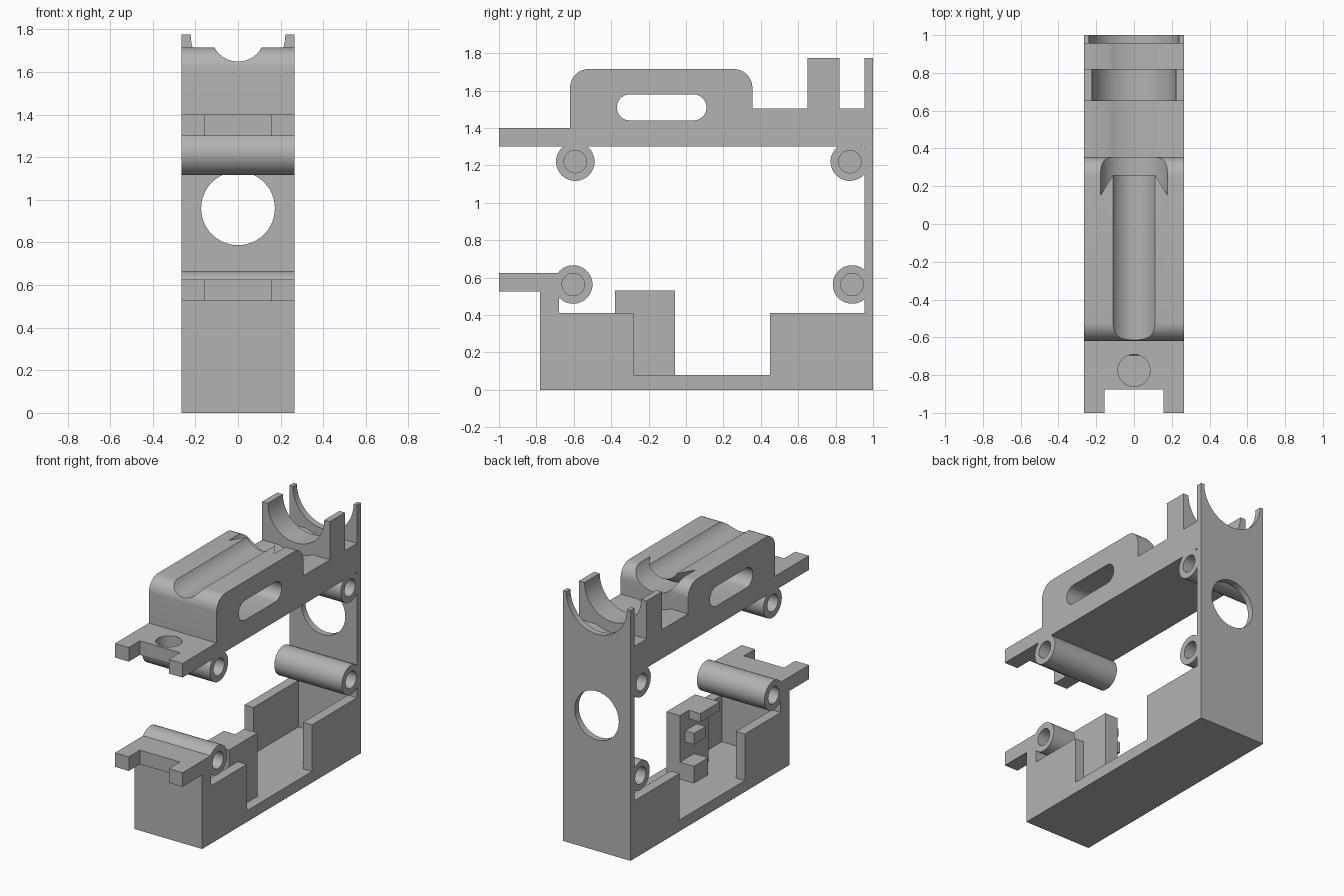
import bpy, bmesh, math
from mathutils import Matrix, Vector

if "Cube" in bpy.data.objects:
    bpy.data.objects.remove(bpy.data.objects["Cube"], do_unlink=True)

HALF = 0.265      # half width of the frame
AXIS = 1.775      # height of the cradle axis

grey = bpy.data.materials.new("plain grey")
grey.use_nodes = True
COLOR = (0.45, 0.45, 0.45, 1)
grey.diffuse_color = COLOR
grey.node_tree.nodes["Principled BSDF"].inputs["Base Color"].default_value = COLOR


def finish(name, bm):
    bmesh.ops.recalc_face_normals(bm, faces=bm.faces[:])
    mesh = bpy.data.meshes.new(name)
    bm.to_mesh(mesh)
    bm.free()
    mesh.materials.append(grey)
    obj = bpy.data.objects.new(name, mesh)
    bpy.context.collection.objects.link(obj)
    return obj


def extrude(name, points, x0=-HALF, x1=HALF):
    """Extrude a (y, z) profile along x."""
    bm = bmesh.new()
    face = bm.faces.new([bm.verts.new((x0, y, z)) for y, z in points])
    res = bmesh.ops.extrude_face_region(bm, geom=[face])
    verts = [v for v in res["geom"] if isinstance(v, bmesh.types.BMVert)]
    bmesh.ops.translate(bm, verts=verts, vec=(x1 - x0, 0, 0))
    return finish(name, bm)


def box(name, x, y, z):
    return extrude(name, [(y[0], z[0]), (y[1], z[0]), (y[1], z[1]), (y[0], z[1])], *x)


def cylinder(name, center, radius, length, axis):
    bm = bmesh.new()
    rot = Vector((0, 0, 1)).rotation_difference(Vector(axis)).to_matrix().to_4x4()
    bmesh.ops.create_cone(bm, cap_ends=True, segments=48, radius1=radius, radius2=radius,
                          depth=length, matrix=Matrix.Translation(center) @ rot)
    return finish(name, bm)


def lathe(name, profile, steps=64):
    """Revolve (y, radius) points about the cradle axis."""
    bm = bmesh.new()
    verts = [bm.verts.new((0, y, AXIS - r)) for y, r in profile]
    edges = [bm.edges.new(pair) for pair in zip(verts, verts[1:])]
    bmesh.ops.spin(bm, geom=verts + edges, cent=(0, 0, AXIS), axis=(0, 1, 0),
                   angle=math.tau, steps=steps, use_duplicate=False)
    bmesh.ops.remove_doubles(bm, verts=bm.verts[:], dist=0.0001)
    return finish(name, bm)


def arc(cy, cz, r, start, end, n=10):
    angles = [math.radians(start + (end - start) * i / n) for i in range(n + 1)]
    return [(cy + r * math.cos(a), cz + r * math.sin(a)) for a in angles]


def cut(obj, *cutters):
    bpy.context.view_layer.objects.active = obj
    for cutter in cutters:
        cutter.hide_render = True
        mod = obj.modifiers.new("cut", "BOOLEAN")
        mod.operation = "DIFFERENCE"
        mod.solver = "EXACT"
        mod.object = cutter
        bpy.ops.object.modifier_apply(modifier=mod.name)
        bpy.data.objects.remove(cutter, do_unlink=True)


# C-shaped frame: lower shelf, front wall, floor, back wall, top beam with handle block
profile = [(-1, 0.525), (-0.78, 0.525), (-0.78, 0), (1, 0), (1, AXIS), (0.955, AXIS),
           (0.955, 1.505), (0.82, 1.505), (0.82, AXIS), (0.65, AXIS), (0.65, 1.505),
           (0.355, 1.505)]
profile += arc(0.255, 1.615, 0.1, 0, 90) + arc(-0.52, 1.615, 0.1, 90, 180)
profile += [(-0.62, 1.4), (-1, 1.4), (-1, 1.3), (0.955, 1.3), (0.955, 0.08),
            (-0.68, 0.08), (-0.68, 0.625), (-1, 0.625)]
frame = extrude("frame", profile)

# Stepped round cradle, side slot, shelf notches and round holes
cradle = lathe("cradle_cutter", [
    (-0.7, 0), (-0.7, 0.126), (0.26, 0.126), (0.15, 0.188), (0.355, 0.188), (0.355, 0.3),
    (0.65, 0.3), (0.65, 0.222), (0.82, 0.222), (0.82, 0.3), (0.955, 0.3), (0.955, 0.238),
    (1.1, 0.238), (1.1, 0)])
slot = extrude("slot_cutter", arc(0.04, 1.51, 0.07, -90, 90) + arc(-0.3, 1.51, 0.07, 90, 270),
               -0.4, 0.4)
notch = box("notch_cutter", (-0.157, 0.157), (-1.1, -0.875), (0.45, 1.45))
wall_hole = cylinder("wall_hole_cutter", (0, 1, 0.96), 0.173, 0.3, (0, 1, 0))
shelf_hole = cylinder("shelf_hole_cutter", (0, -0.775, 1.35), 0.085, 0.2, (0, 0, 1))
cut(frame, cradle, slot, notch, wall_hole, shelf_hole)

# Cross tubes with blind screw holes at both ends
parts = [frame]
for name, y, z in (("upper_front", -0.592, 1.22), ("upper_back", 0.876, 1.22),
                   ("lower_front", -0.603, 0.563), ("lower_back", 0.888, 0.563)):
    tube = cylinder(name + "_tube", (0, y, z), 0.103, 2 * HALF, (1, 0, 0))
    cut(tube, *[cylinder("bore_cutter", (s * HALF, y, z), 0.06, 0.4, (1, 0, 0)) for s in (-1, 1)])
    parts.append(tube)

# Tray side walls
for side, x in (("left", (HALF - 0.07, HALF)), ("right", (-HALF, 0.07 - HALF))):
    parts.append(box(side + "_front_tray_wall", x, (-0.68, -0.28), (0.08, 0.41)))
    parts.append(box(side + "_back_tray_wall", x, (0.45, 0.955), (0.08, 0.41)))

# Clip bracket standing inside the tray
parts.append(box("bracket_post", (0.09, 0.195), (-0.38, -0.06), (0.08, 0.53)))
parts.append(box("bracket_cap", (0.0, 0.09), (-0.38, -0.16), (0.47, 0.53)))
parts.append(box("bracket_arm", (0.02, 0.09), (-0.25, -0.12), (0.32, 0.4)))
parts.append(box("bracket_foot", (-0.02, 0.09), (-0.22, -0.06), (0.08, 0.2)))

# Smooth the round surfaces, keep the edges sharp
bpy.ops.object.select_all(action="DESELECT")
for part in parts:
    part.select_set(True)
bpy.context.view_layer.objects.active = frame
bpy.ops.object.shade_smooth_by_angle(angle=math.radians(30))
